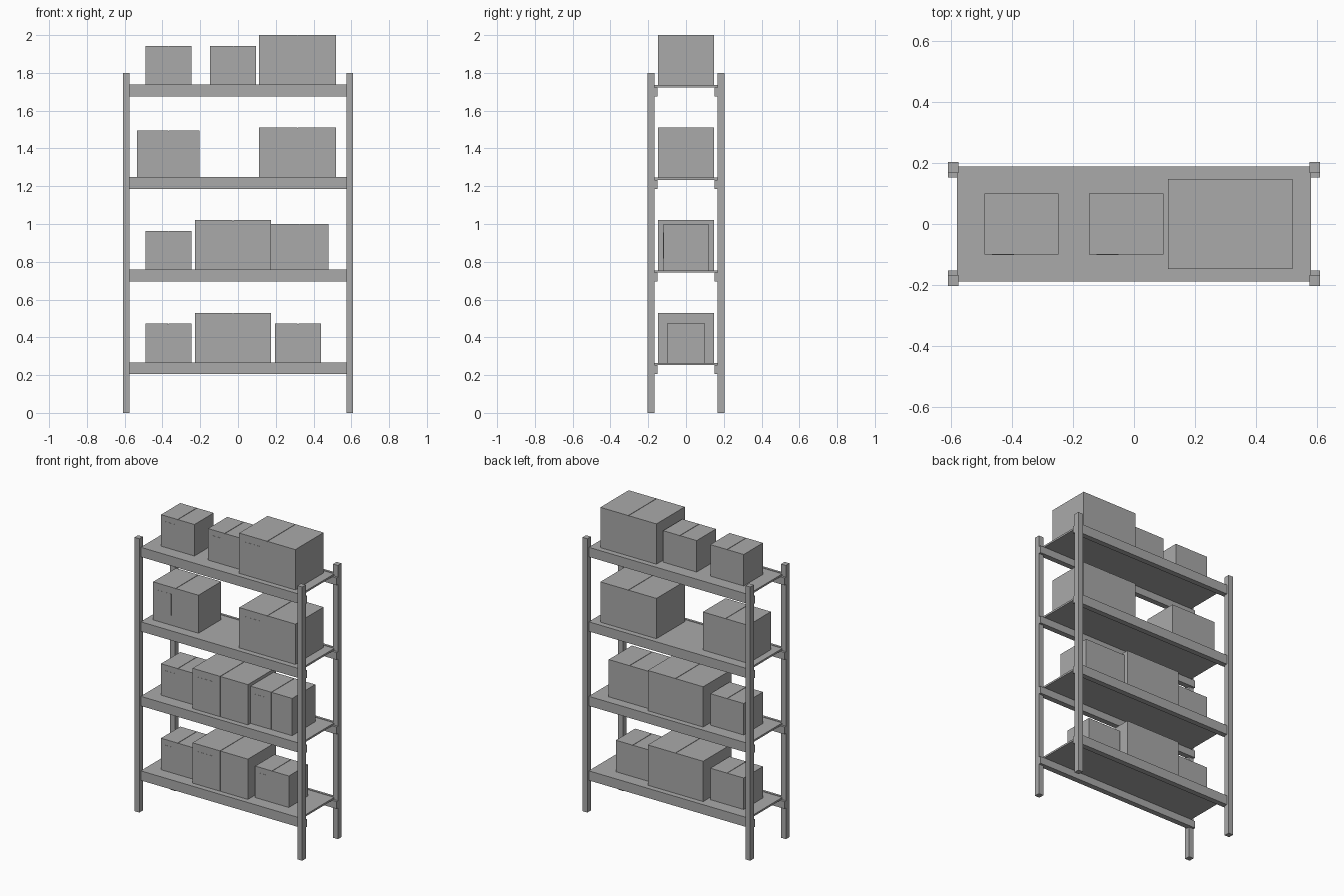
import bpy
import bmesh

if "Cube" in bpy.data.objects:
    bpy.data.objects.remove(bpy.data.objects["Cube"], do_unlink=True)

grey = bpy.data.materials.new("plain grey")
grey.use_nodes = True
colour = (0.4, 0.4, 0.4, 1)
grey.diffuse_color = colour
grey.node_tree.nodes["Principled BSDF"].inputs["Base Color"].default_value = colour


def build(name, blocks):
    """One object from blocks given as x, y and z ranges."""
    bm = bmesh.new()
    for xs, ys, zs in blocks:
        for v in bmesh.ops.create_cube(bm, size=1)["verts"]:
            v.co = [a + (b - a) * (c + 0.5) for (a, b), c in zip((xs, ys, zs), v.co)]
    mesh = bpy.data.meshes.new(name)
    bm.to_mesh(mesh)
    bm.free()
    mesh.materials.append(grey)
    obj = bpy.data.objects.new(name, mesh)
    bpy.context.collection.objects.link(obj)
    return obj


def span(side, a, b):
    return tuple(sorted((side * a, side * b)))


# Corner posts
for sx, left_right in ((1, "left"), (-1, "right")):
    for sy, front_back in ((-1, "front"), (1, "back")):
        build(f"{front_back}_{left_right}_post",
              [(span(sx, 0.575, 0.61), span(sy, 0.167, 0.204), (0, 1.8))])

# Shelf panels, stepped beams and their end brackets
levels = (0.265, 0.755, 1.245, 1.735)
for number, z in enumerate(levels, 1):
    build(f"shelf_panel_{number}", [((-0.58, 0.58), (-0.172, 0.172), (z - 0.012, z))])
    for sy, front_back in ((-1, "front"), (1, "back")):
        low = z - 0.06
        blocks = [((-0.577, 0.577), span(sy, 0.172, 0.188), (low, z + 0.003)),
                  ((-0.577, 0.577), span(sy, 0.152, 0.172), (low, z - 0.012))]
        for sx in (-1, 1):
            blocks.append((span(sx, 0.575, 0.61), span(sy, 0.152, 0.168), (low, z - 0.012)))
        build(f"{front_back}_beam_{number}", blocks)


def carton(name, x0, x1, half, z0, height, front_seam):
    """Carton with two top flaps, a front label and an optional front seam."""
    mid, gap, skin = (x0 + x1) / 2, 0.0015, 0.003
    top, wide = z0 + height, x1 - x0
    body_front = -half + (skin if front_seam else 0)
    blocks = [((x0, x1), (body_front, half), (z0, top - skin))]
    for xs in ((x0, mid - gap), (mid + gap, x1)):
        blocks.append((xs, (-half, half), (top - skin, top)))
        if front_seam:
            blocks.append((xs, (-half, body_front), (z0, top - skin)))
    # Label on the front
    blocks.append(((x0 + wide * 0.1, x0 + wide * 0.4), (-half - 0.001, -half),
                   (z0 + height * 0.25, z0 + height * 0.82)))
    build(name, blocks)


# Cartons per shelf: x start, x end, half depth, height, front seam
stock = (
    ((-0.49, -0.247, 0.1, 0.207, False), (-0.228, 0.175, 0.147, 0.265, True),
     (0.195, 0.44, 0.1, 0.207, False)),
    ((-0.49, -0.247, 0.1, 0.207, False), (-0.228, 0.175, 0.147, 0.265, True),
     (0.176, 0.478, 0.12, 0.245, True)),
    ((-0.535, -0.205, 0.118, 0.25, False), (0.112, 0.52, 0.147, 0.265, False)),
    ((-0.49, -0.247, 0.1, 0.207, False), (-0.148, 0.096, 0.1, 0.207, False),
     (0.112, 0.52, 0.147, 0.265, False)),
)
for number, (z, row) in enumerate(zip(levels, stock), 1):
    for place, (x0, x1, half, height, seam) in enumerate(row, 1):
        carton(f"carton_{number}_{place}", x0, x1, half, z, height, seam)
